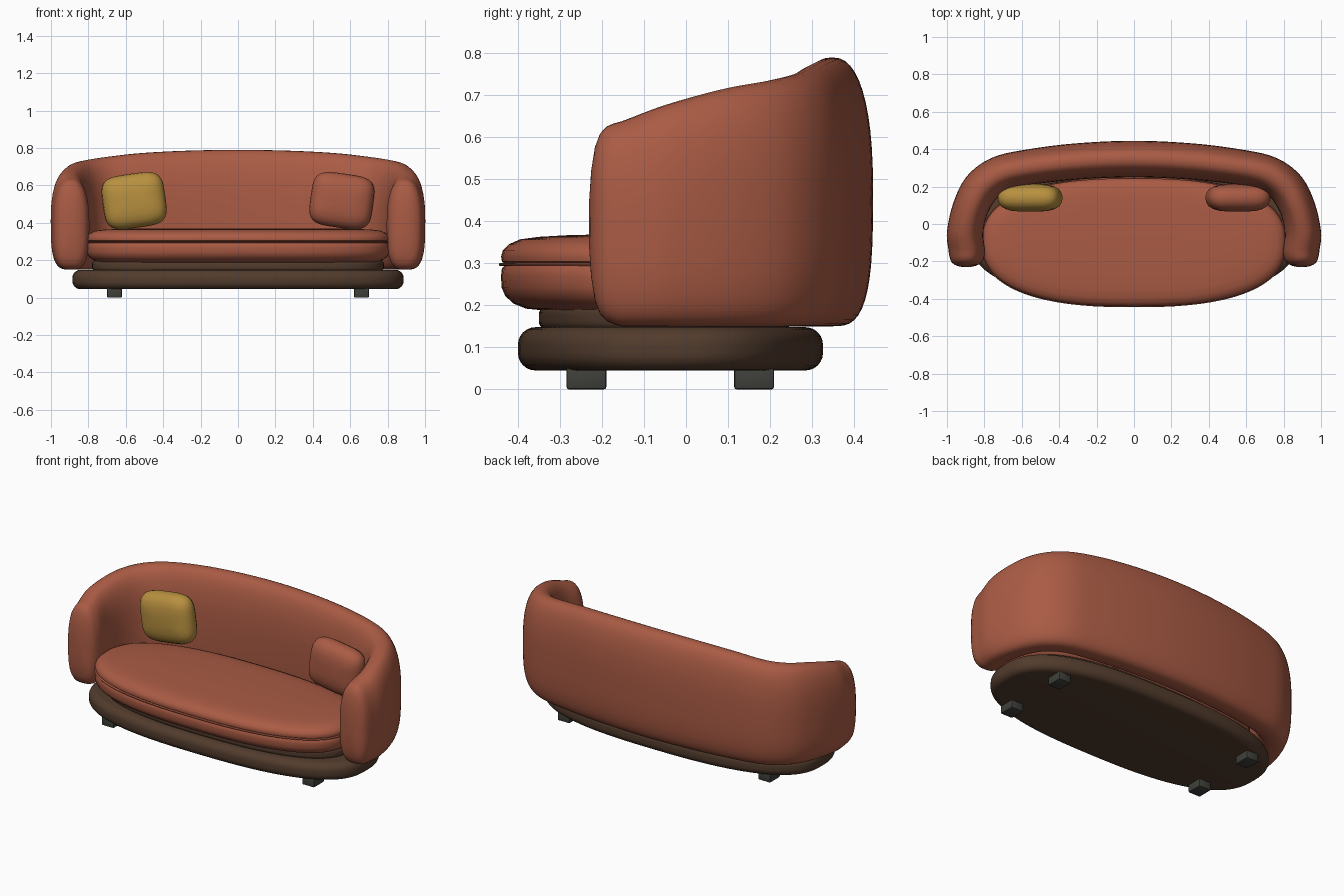
import bpy, bmesh
from math import sin, cos, pi, radians, copysign
from mathutils import Vector, Matrix

if "Cube" in bpy.data.objects:
    bpy.data.objects.remove(bpy.data.objects["Cube"])


def material(name, rgb):
    m = bpy.data.materials.new(name)
    m.diffuse_color = (*rgb, 1)
    m.use_nodes = True
    m.node_tree.nodes["Principled BSDF"].inputs["Base Color"].default_value = m.diffuse_color
    return m


RUST = material("rust_fabric", (0.40, 0.105, 0.058))
GOLD = material("gold_fabric", (0.48, 0.28, 0.05))
WOOD = material("dark_wood", (0.085, 0.045, 0.026))
FOOT = material("foot_grey", (0.05, 0.05, 0.043))


def spow(v, n):
    return copysign(abs(v) ** (2 / n), v)


def skin(name, rings, mat, matrix=None):
    """Bridge closed rings of points and cap both ends."""
    bm = bmesh.new()
    loops = [[bm.verts.new(p) for p in r] for r in rings]
    for a, b in zip(loops, loops[1:]):
        for i in range(len(a)):
            j = (i + 1) % len(a)
            bm.faces.new((a[i], a[j], b[j], b[i]))
    bm.faces.new(loops[0][::-1])
    bm.faces.new(loops[-1])
    bmesh.ops.recalc_face_normals(bm, faces=bm.faces)
    if matrix:
        bm.transform(matrix)
    return finish(name, bm, mat, 40)


def finish(name, bm, mat, angle):
    me = bpy.data.meshes.new(name)
    bm.to_mesh(me)
    bm.free()
    ob = bpy.data.objects.new(name, me)
    bpy.context.collection.objects.link(ob)
    me.materials.append(mat)
    bpy.ops.object.select_all(action='DESELECT')
    ob.select_set(True)
    bpy.context.view_layer.objects.active = ob
    bpy.ops.object.shade_smooth_by_angle(angle=radians(angle))
    return ob


def slab(name, a, b, cy, n, profile, mat, matrix=None, seg=96):
    """Superellipse plan swept through (inset, z) profile points."""
    rings = []
    for inset, z in profile:
        rings.append([((a - inset) * spow(cos(2 * pi * i / seg), n),
                       cy + (b - inset) * spow(sin(2 * pi * i / seg), n), z)
                      for i in range(seg)])
    return skin(name, rings, mat, matrix)


def rounded(z0, z1, r, k=6):
    """Profile of a slab with rounded rims."""
    low = [(r - r * sin(t), z0 + r - r * cos(t)) for t in [pi / 2 * i / k for i in range(k + 1)]]
    return low + [(i, z0 + z1 - z) for i, z in reversed(low)]


# Base, plinth and seat
slab("base", 0.885, 0.363, -0.037, 2.6, rounded(0.045, 0.148, 0.042), WOOD)
slab("plinth", 0.78, 0.30, -0.05, 2.5, rounded(0.14, 0.2, 0.022), WOOD)
slab("seat_lower", 0.81, 0.342, -0.098, 2.5,
     [(0.10, 0.188), (0.06, 0.192), (0.03, 0.204), (0.01, 0.222), (0.001, 0.243),
      (0, 0.27), (0.002, 0.288), (0.012, 0.298)], RUST)
slab("seat_cushion", 0.81, 0.342, -0.098, 2.5,
     [(0.012, 0.296), (0.002, 0.304), (0, 0.316), (0.004, 0.33), (0.018, 0.345),
      (0.045, 0.357), (0.09, 0.363), (0.16, 0.367), (0.25, 0.369), (0.33, 0.37)], RUST)
slab("seat_piping", 0.815, 0.347, -0.098, 2.5, rounded(0.293, 0.301, 0.004, 3), RUST)

# Wraparound back: outer x, y, inner x, y, top z from the middle to the arm tip
half = [(0, .445, 0, .25, .79), (.3, .432, .27, .24, .785), (.55, .402, .5, .217, .772),
        (.75, .358, .655, .187, .752), (.885, .265, .735, .135, .735),
        (.96, .13, .785, .05, .715), (1.0, -.04, .805, -.05, .678),
        (.99, -.155, .795, -.15, .638)]
rows = [Vector((-r[0], r[1], -r[2], r[3], r[4])) for r in half[:0:-1]] + [Vector(r) for r in half]
BOTTOM, SEG = 0.15, 48


def section(row, w=1, h=1, fwd=0):
    ox, oy, ix, iy, top = row
    mid, hh = (top + BOTTOM) / 2, (top - BOTTOM) / 2
    pts = []
    for i in range(SEG):
        c, s = cos(2 * pi * i / SEG), sin(2 * pi * i / SEG)
        n = 2.4 if s > 0 else 3.2
        t = 0.5 + 0.5 * w * spow(c, n)
        pts.append((ix + (ox - ix) * t, iy + (oy - iy) * t - fwd, mid + hh * h * spow(s, n)))
    return pts


def smooth_rows(rows, k=6):
    ext = [2 * rows[0] - rows[1]] + rows + [2 * rows[-1] - rows[-2]]
    out = []
    for p0, p1, p2, p3 in zip(ext, ext[1:], ext[2:], ext[3:]):
        for j in range(k):
            t = j / k
            out.append(0.5 * (2 * p1 + (p2 - p0) * t + (2 * p0 - 5 * p1 + 4 * p2 - p3) * t * t
                              + (3 * p1 - p0 - 3 * p2 + p3) * t ** 3))
    return out + [rows[-1]]


path = smooth_rows(rows)
cap = [(.97, .98, .018), (.92, .95, .036), (.83, .88, .052), (.68, .75, .064),
       (.45, .52, .073), (.18, .22, .078)]
rings = [section(path[0], *c) for c in reversed(cap)]
rings += [section(r) for r in path]
rings += [section(path[-1], *c) for c in cap]
skin("wraparound_back", rings, RUST)

# Throw cushions, mirrored left and right
pillow = [(.11, -.073), (.07, -.069), (.04, -.06), (.017, -.045), (.004, -.023), (0, 0)]
pillow += [(i, -z) for i, z in reversed(pillow[:-1])]
for name, side, mat in (("gold_cushion", -1, GOLD), ("rust_cushion", 1, RUST)):
    m = (Matrix.Translation((side * 0.555, 0.14, 0.518))
         @ Matrix.Rotation(radians(8 * side), 4, 'Y') @ Matrix.Rotation(pi / 2, 4, 'X'))
    slab(name, 0.168, 0.145, 0, 4, pillow, mat, m, 64)

# Feet
for xn, x in (("left", -0.66), ("right", 0.66)):
    for yn, y in (("front", -0.237), ("back", 0.162)):
        bm = bmesh.new()
        bmesh.ops.create_cube(bm, size=1, matrix=Matrix.Translation((x, y, 0.0275))
                              @ Matrix.Diagonal((0.08, 0.095, 0.055, 1)))
        bmesh.ops.bevel(bm, geom=bm.edges[:], offset=0.006, segments=2, affect='EDGES', profile=0.5)
        finish(f"{yn}_{xn}_foot", bm, FOOT, 40)
